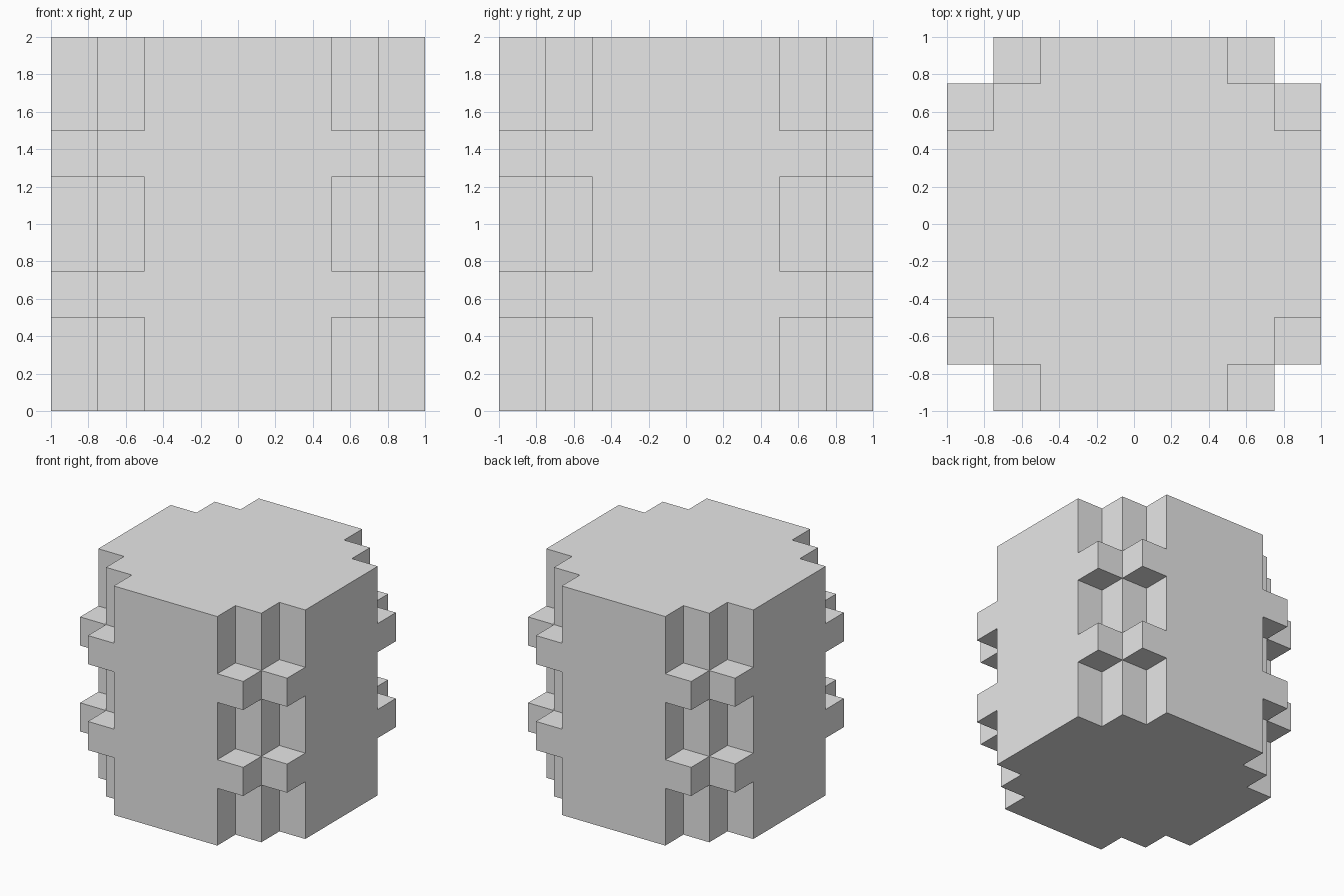
import bpy
import bmesh
import math

cube = bpy.data.objects.get("Cube")
if cube:
    bpy.data.objects.remove(cube, do_unlink=True)

# One corner of each outline, running counter-clockwise
STEPPED = [(1, .5), (.75, .5), (.75, .75), (.5, .75), (.5, 1)]
TABBED = [(1, .5), (1, .75), (.75, .75), (.75, 1), (.5, 1)]
HEIGHTS = [0, .5, .75, 1.25, 1.5, 2]


def turn(points, quarter):
    for _ in range(quarter):
        points = [(-y, x) for x, y in points]
    return points


def outline(corner):
    return [p for q in range(4) for p in turn(corner, q)]


bm = bmesh.new()


def face(points):
    bm.faces.new([bm.verts.new(p) for p in points])


# Side walls: stepped corners alternate with corner tabs
for i, (low, high) in enumerate(zip(HEIGHTS, HEIGHTS[1:])):
    ring = outline(TABBED if i % 2 else STEPPED)
    for (ax, ay), (bx, by) in zip(ring, ring[1:] + ring[:1]):
        face([(ax, ay, low), (bx, by, low), (bx, by, high), (ax, ay, high)])

# Ledges above and below the tabs
for z in HEIGHTS[1:-1]:
    for q in range(4):
        for tab in ([(.75, .5), (1, .5), (1, .75), (.75, .75)],
                    [(.5, .75), (.75, .75), (.75, 1), (.5, 1)]):
            face([(x, y, z) for x, y in turn(tab, q)])

# Top and bottom caps
for z in (HEIGHTS[0], HEIGHTS[-1]):
    face([(x, y, z) for x, y in outline(STEPPED)])

# Weld, merge flat areas and orient outward
bmesh.ops.remove_doubles(bm, verts=bm.verts[:], dist=.001)
bmesh.ops.recalc_face_normals(bm, faces=bm.faces[:])
bmesh.ops.dissolve_limit(bm, angle_limit=math.radians(1),
                         verts=bm.verts[:], edges=bm.edges[:])

mesh = bpy.data.meshes.new("notched_block")
bm.to_mesh(mesh)
bm.free()

# Plain grey
grey = bpy.data.materials.new("light_grey")
grey.use_nodes = True
color = (.8, .8, .8, 1)
grey.diffuse_color = color
for node in grey.node_tree.nodes:
    if node.type == 'BSDF_PRINCIPLED':
        node.inputs["Base Color"].default_value = color
mesh.materials.append(grey)

block = bpy.data.objects.new("notched_block", mesh)
bpy.context.collection.objects.link(block)
